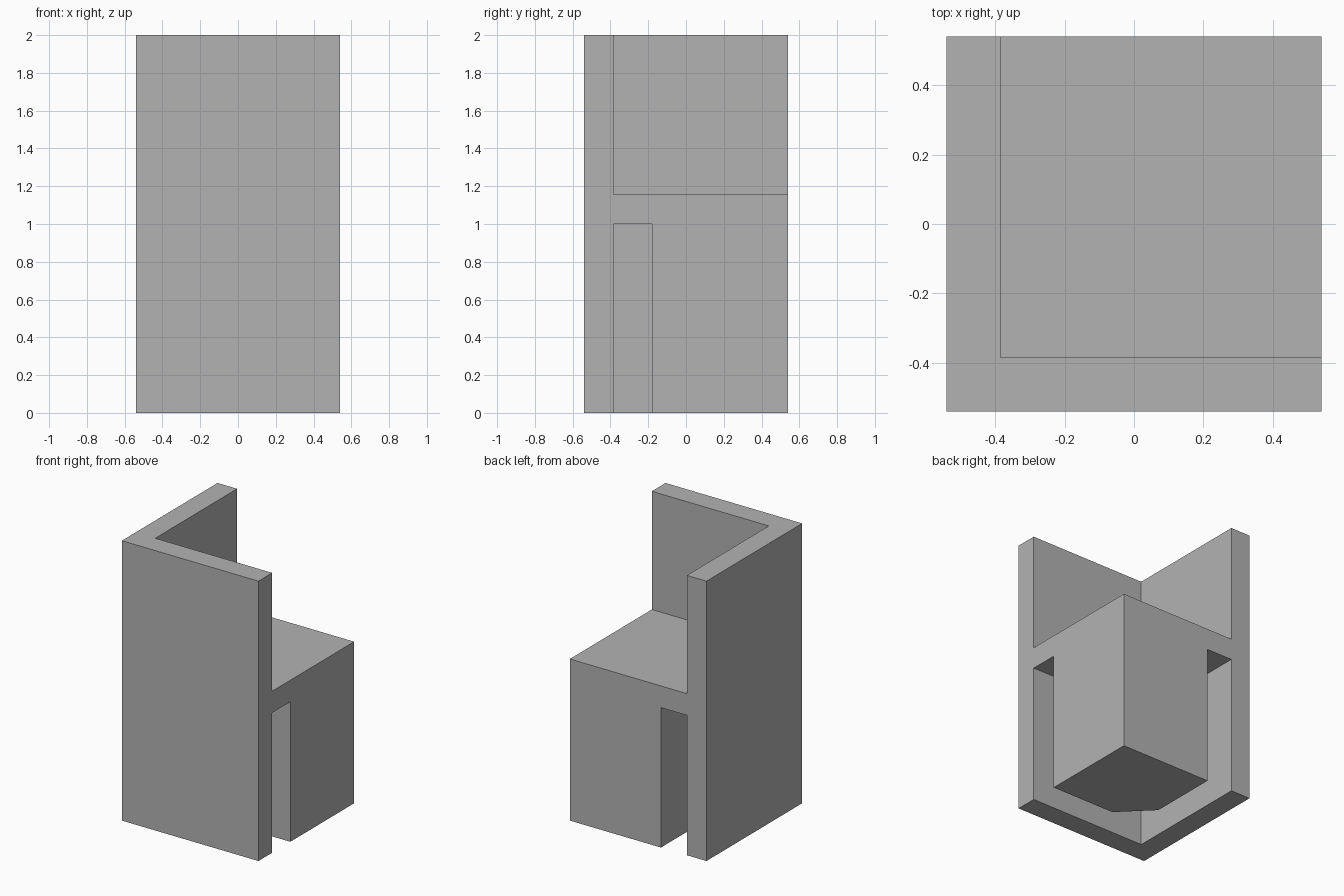
import bpy
import bmesh

default = bpy.data.objects.get("Cube")
if default:
    bpy.data.objects.remove(default, do_unlink=True)

HALF = 0.54      # outer half width
INNER = -0.385   # inner side of the corner wall
CORE = -0.18     # near side of the supporting block
CHAMFER = 0.215  # cut corner of the supporting block
OUT = 0.7        # cutter overshoot

grey = bpy.data.materials.new("plain grey")
grey.use_nodes = True
colour = (0.45, 0.45, 0.45, 1)
grey.diffuse_color = colour
grey.node_tree.nodes["Principled BSDF"].inputs["Base Color"].default_value = colour


def prism(name, outline, low, high):
    """Extrude a plan outline from low to high."""
    bm = bmesh.new()
    face = bm.faces.new([bm.verts.new((x, y, low)) for x, y in outline])
    top = bmesh.ops.extrude_face_region(bm, geom=[face])["geom"]
    verts = [g for g in top if isinstance(g, bmesh.types.BMVert)]
    bmesh.ops.translate(bm, verts=verts, vec=(0, 0, high - low))
    bmesh.ops.recalc_face_normals(bm, faces=bm.faces)
    mesh = bpy.data.meshes.new(name)
    bm.to_mesh(mesh)
    bm.free()
    mesh.materials.append(grey)
    obj = bpy.data.objects.new(name, mesh)
    bpy.context.collection.objects.link(obj)
    return obj


def square(a, b):
    return [(a, a), (b, a), (b, b), (a, b)]


# Solid body that becomes the corner wall, seat and supporting block
corner_seat = prism("corner_seat", square(-HALF, HALF), 0, 2)

# Open space above the seat
space_above = prism("space_above_cutter", square(INNER, OUT), 1.155, 2.2)

# Slot between the wall and the block, with a chamfered inner corner
edge = CORE + CHAMFER
slot_outline = [(INNER, INNER), (OUT, INNER), (OUT, CORE), (edge, CORE),
                (CORE, edge), (CORE, OUT), (INNER, OUT)]
slot = prism("slot_cutter", slot_outline, -0.2, 1.0)

# Cut both spaces out, then discard the cutters
bpy.context.view_layer.objects.active = corner_seat
for cutter in (space_above, slot):
    cutter.hide_render = True
    mod = corner_seat.modifiers.new(cutter.name, "BOOLEAN")
    mod.operation = "DIFFERENCE"
    mod.solver = "EXACT"
    mod.object = cutter
    bpy.ops.object.modifier_apply(modifier=mod.name)
    bpy.data.objects.remove(cutter, do_unlink=True)
